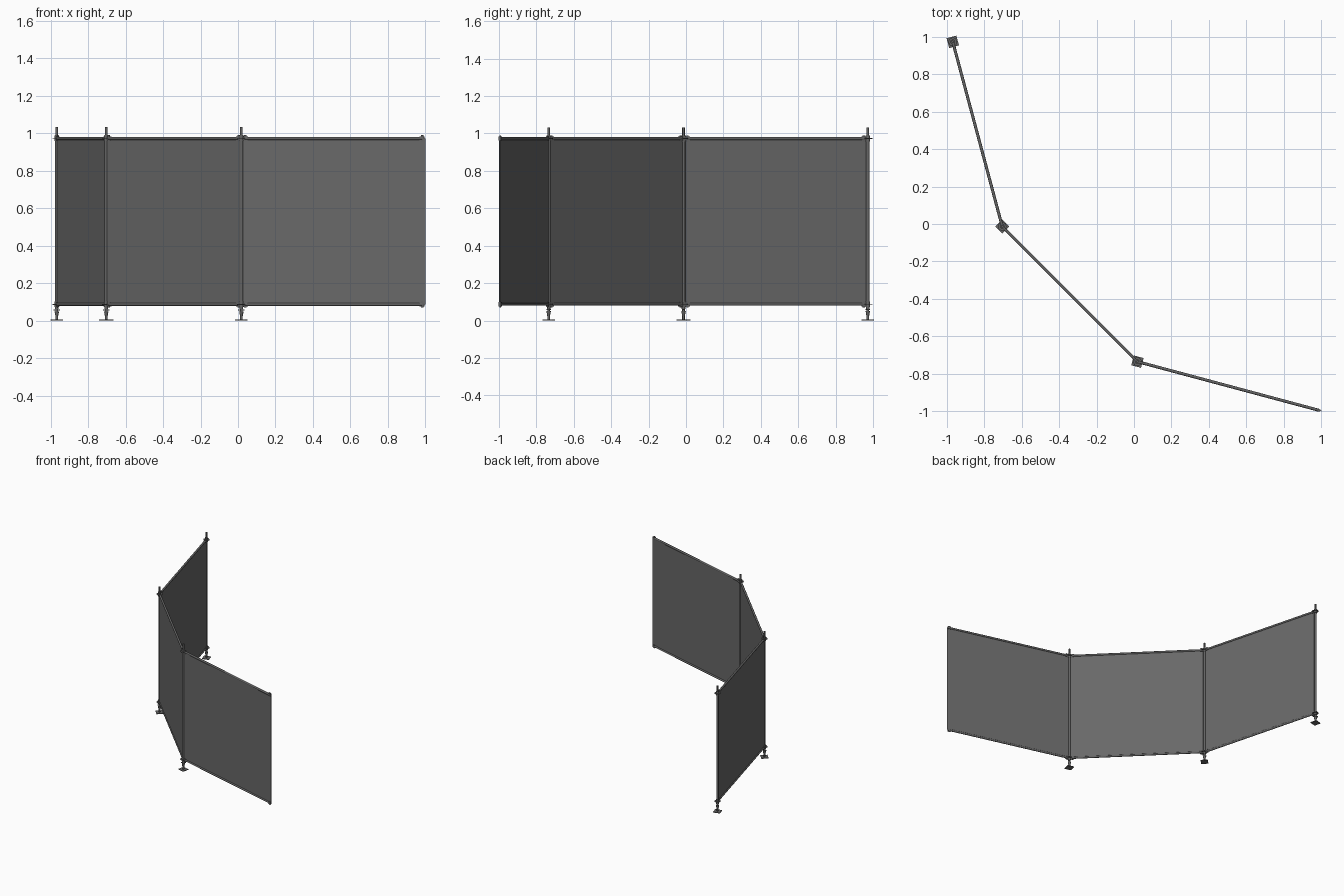
import bpy, math
from mathutils import Vector, Matrix

cube = bpy.data.objects.get("Cube")
if cube:
    bpy.data.objects.remove(cube, do_unlink=True)


def material(name, value):
    m = bpy.data.materials.new(name)
    m.use_nodes = True
    col = (value, value, value, 1)
    m.diffuse_color = col
    m.node_tree.nodes["Principled BSDF"].inputs["Base Color"].default_value = col
    return m


STEEL = material("steel grey", 0.13)
SHEET = material("sheet grey", 0.14)


def finish(name, mat, smooth=False):
    ob = bpy.context.object
    ob.name = name
    ob.data.materials.append(mat)
    if smooth:
        bpy.ops.object.shade_smooth_by_angle(angle=math.radians(40))
    return ob


def box(name, loc, size, turn, mat):
    bpy.ops.mesh.primitive_cube_add(size=1, location=loc, rotation=(0, 0, turn))
    ob = finish(name, mat)
    ob.data.transform(Matrix.Diagonal((*size, 1)))
    return ob


def tube(name, a, b, r, r2=None, sides=16):
    a, b = Vector(a), Vector(b)
    d = b - a
    bpy.ops.mesh.primitive_cone_add(vertices=sides, radius1=r, radius2=r if r2 is None else r2,
                                    depth=d.length, location=(a + b) / 2)
    ob = finish(name, STEEL, True)
    ob.rotation_euler = d.to_track_quat('Z', 'Y').to_euler()
    return ob


LOW, HIGH = 0.087, 0.973
BAY = 1.02
angles = [math.radians(a) for a in (-75, -45, -15)]
p = Vector((-0.967, 0.972, 0))

for i, ang in enumerate(angles):
    along = Vector((math.cos(ang), math.sin(ang), 0))
    q = p + along * BAY
    up = lambda z, base=p: base + Vector((0, 0, z))

    # Adjustable foot
    box(f"base_plate_{i}", up(0.003), (0.054, 0.054, 0.005), ang, STEEL)
    tube(f"jack_screw_{i}", up(0.003), up(0.08), 0.007)
    tube(f"jack_collar_{i}", up(0.018), up(0.05), 0.006, 0.012)
    box(f"jack_handle_{i}", up(0.058), (0.036, 0.006, 0.006), ang + 0.8, STEEL)

    # Upright, joint pin and connector rings
    tube(f"post_{i}", up(0.062), up(0.99), 0.0095)
    tube(f"joint_pin_{i}", up(0.985), up(1.033), 0.007)
    for z, level in ((LOW, "lower"), (HIGH, "upper")):
        tube(f"{level}_ring_{i}", up(z - 0.002), up(z + 0.002), 0.024, sides=8)
        tube(f"{level}_socket_{i}", up(z - 0.015), up(z + 0.015), 0.0125)

        # Rail with a wedge head at each end
        tube(f"{level}_rail_{i}", up(z) + along * 0.02, up(z) + along * (BAY - 0.02), 0.008)
        for s in (0.022, BAY - 0.022):
            c = up(z) + along * s
            box(f"{level}_rail_head_{i}", c, (0.024, 0.012, 0.022), ang, STEEL)
            box(f"{level}_wedge_{i}", c, (0.012, 0.004, 0.034), ang, STEEL)

    # Infill sheet
    mid = (p + q) / 2
    box(f"panel_{i}", mid + Vector((0, 0, (LOW + HIGH) / 2)),
        (BAY - 0.006, 0.004, HIGH - LOW), ang, SHEET)
    p = q
